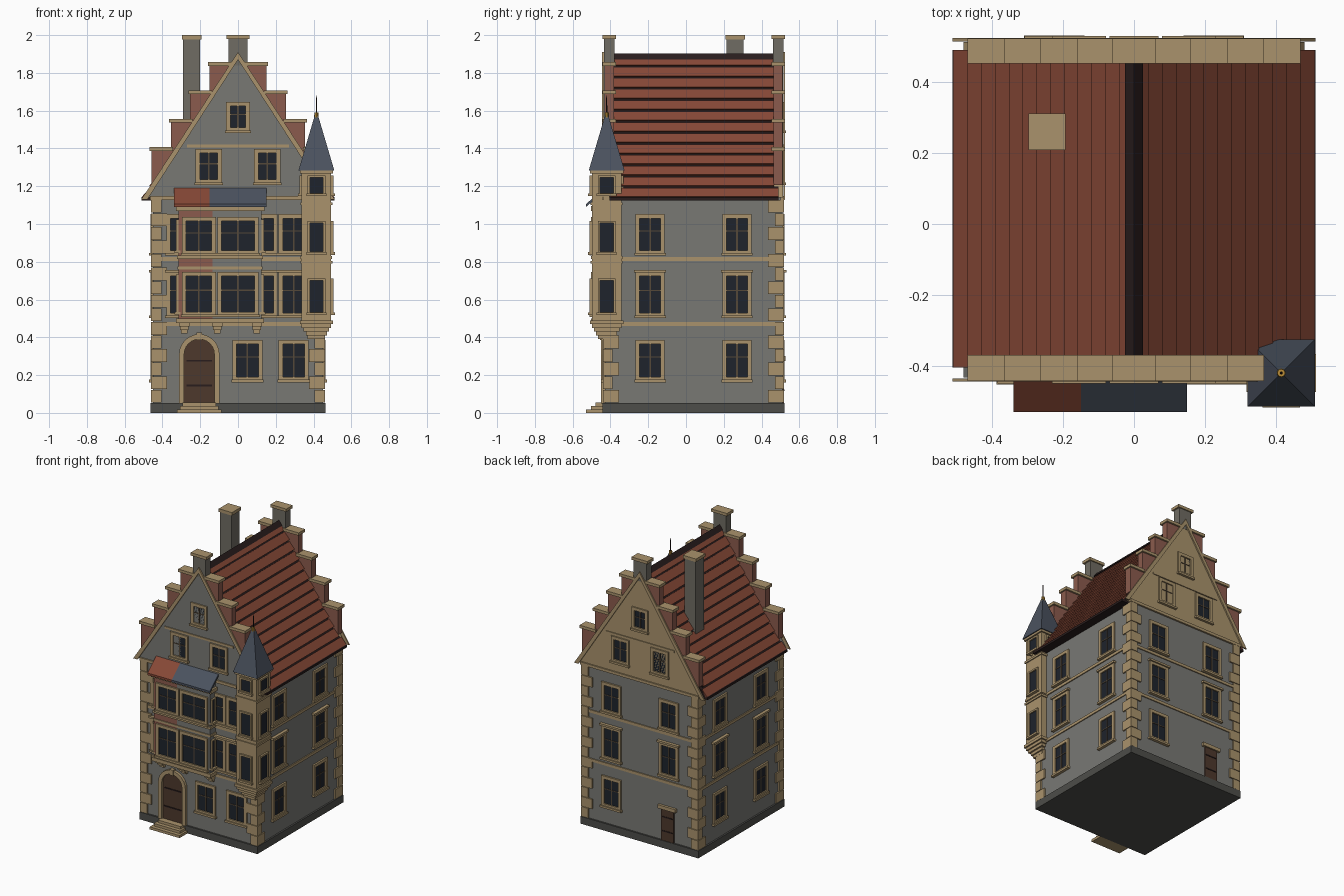
import bpy, bmesh, math
from mathutils import Matrix, Vector

if "Cube" in bpy.data.objects:
    bpy.data.objects.remove(bpy.data.objects["Cube"])

COL = dict(wall=(.19, .19, .175), sand=(.40, .29, .15), glass=(.013, .017, .025), brick=(.26, .105, .075),
           tile=(.24, .065, .037), dark=(.022, .012, .012), slate=(.07, .085, .115), wood=(.075, .04, .025),
           plinth=(.075, .075, .068), pier=(.16, .15, .125), gold=(.5, .27, .04), bar=(.09, .065, .04))
MATS = {}
for k, c in COL.items():
    MATS[k] = bpy.data.materials.new(k)
    MATS[k].diffuse_color = (*c, 1)
parts = {}


def bm_of(name, mat):
    return parts.setdefault(name, (bmesh.new(), mat))[0]


def box(name, mat, x0, x1, y0, y1, z0, z1):
    m = Matrix.Translation(((x0 + x1) / 2, (y0 + y1) / 2, (z0 + z1) / 2)) @ Matrix.Diagonal(
        (abs(x1 - x0), abs(y1 - y0), abs(z1 - z0), 1))
    bmesh.ops.create_cube(bm_of(name, mat), size=1, matrix=m)


def prism(name, mat, pts, a, b, axis='y'):
    """Extrude a closed profile; (x,z) along y, or (y,z) along x."""
    bm = bm_of(name, mat)
    f = (lambda p, t: (p[0], t, p[1])) if axis == 'y' else (lambda p, t: (t, p[0], p[1]))
    v0 = [bm.verts.new(f(p, a)) for p in pts]
    v1 = [bm.verts.new(f(p, b)) for p in pts]
    bm.faces.new(v0)
    bm.faces.new(v1)
    for i in range(len(pts)):
        j = (i + 1) % len(pts)
        bm.faces.new((v0[i], v0[j], v1[j], v1[i]))


def fbox(face, name, mat, u0, u1, d0, d1, z0, z1):
    """Box on a wall plane: u along the wall, d outwards."""
    axis, s, pos = face
    a, b = pos + s * d0, pos + s * d1
    if axis == 'y':
        box(name, mat, u0, u1, a, b, z0, z1)
    else:
        box(name, mat, a, b, u0, u1, z0, z1)


FRONT, BACK, LEFT, RIGHT = ('y', -1, -.43), ('y', 1, .51), ('x', -1, -.45), ('x', 1, .45)


def window(face, u, w, z0, z1, t=.022, hood=False, bars=True):
    a, b = u - w / 2, u + w / 2
    fbox(face, "window_glass", 'glass', a, b, -.01, .003, z0, z1)
    for p, q in ((a - t, a), (b, b + t)):
        fbox(face, "window_frames", 'sand', p, q, -.01, .012, z0 - t, z1 + t)
    for p, q in ((z0 - t, z0), (z1, z1 + t)):
        fbox(face, "window_frames", 'sand', a, b, -.01, .012, p, q)
    fbox(face, "window_sills", 'sand', a - t - .006, b + t + .006, -.01, .02, z0 - t - .006, z0 - t + .008)
    if hood:
        fbox(face, "window_hoods", 'sand', a - t - .008, b + t + .008, -.01, .022, z1 + t - .004, z1 + t + .01)
    if bars:
        fbox(face, "window_bars", 'bar', u - .004, u + .004, 0, .006, z0, z1)
        m = z0 + (z1 - z0) * .6
        fbox(face, "window_bars", 'bar', a, b, 0, .006, m - .003, m + .003)


# Walls, plinth and belt courses
box("walls", 'wall', -.45, .45, -.43, .51, .04, 1.15)
box("plinth", 'plinth', -.462, .462, -.442, .522, 0, .052)
for z in (.47, .815):
    box("belt_courses", 'sand', -.457, .457, -.437, .517, z - .01, z + .01)
for f in (FRONT, BACK):
    fbox(f, "belt_courses", 'sand', -.465, .465, -.01, .012, 1.128, 1.148)
    fbox(f, "belt_courses", 'sand', -.27, .27, -.01, .009, 1.405, 1.42)

# Corner quoins, alternating long and short
n = 15
h = (1.13 - .052) / n
for i in range(n):
    lx, ly = (.085, .05) if i % 2 else (.055, .085)
    z = .052 + i * h
    for sx in (-1, 1):
        for y, sy in ((-.44, 1), (.52, -1)):
            if sx > 0 and sy > 0 and z > .42:
                continue
            box("quoins", 'sand', sx * .46, sx * (.46 - lx), y, y + sy * ly, z + .002, z + h - .002)

# Windows of the storeys and gables
FLOORS = ((.19, .365, False), (.53, .725, True), (.86, 1.03, False))
for k, (z0, z1, hood) in enumerate(FLOORS):
    for f in (LEFT, RIGHT):
        for y in (-.19, .27):
            window(f, y, .11, z0, z1, hood=hood)
    for x in ((.05, .295) if k == 0 else (-.30, .13, .295)):
        window(FRONT, x, .115, z0, z1, hood=hood)
    for x in ((.225,) if k == 0 else (-.225, .225)):
        window(BACK, x, .11, z0, z1, hood=hood)
for f in (FRONT, BACK):
    for x in (-.155, .155):
        window(f, x, .095, 1.235, 1.375)
    window(f, 0, .082, 1.51, 1.625)

# Roof: dark base with overlapping tile courses
APEX, EAVE = Vector((0, 1.885)), Vector((.505, 1.13))
prism("roof_base", 'dark', [(-.5, 1.125), (.5, 1.125), (0, 1.88)], -.38, .465)
N = 13
for s in (-1, 1):
    nrm = Vector((.83, .56))
    for i in range(N):
        p = APEX.lerp(EAVE, i / N)
        q = APEX.lerp(EAVE, (i + .85) / N)
        prof = [p, p + nrm * .003, q + nrm * .011, q]
        ya, yb = (-.405, .49) if i == N - 1 else (-.385, .465)
        prism("roof_tiles", 'tile', [(s * v.x, v.y) for v in prof], ya, yb)
    prism("eaves", 'dark', [(s * .44, 1.125), (s * .512, 1.125), (s * .512, 1.14), (s * .44, 1.20)], -.405, .49)
prism("ridge_cap", 'dark', [(-.025, 1.87), (0, 1.903), (.025, 1.87)], -.38, .465)

# Stepped gables with capped steps and sloping moulding
for y0, y1, face, mat in ((-.435, -.378, -1, 'wall'), (.46, .515, 1, 'sand')):
    prism("front_gable" if face < 0 else "back_gable", mat, [(-.48, 1.14), (.48, 1.14), (0, 1.885)],
          y0 + .002, y1 - .002)
    ym = y0 if face < 0 else y1
    for s in (-1, 1):
        for i in range(4):
            xo, xi, top = .15 + .103 * i, .04 + .103 * i, 1.857 - .15 * i
            zb = 1.9 - 1.51 * xo
            prism("gable_steps", 'brick', [(s * xi, zb), (s * xo, zb), (s * xo, top - .018), (s * xi, top - .018)],
                  y0 + .004, y1 - .004)
            box("step_caps", 'sand', s * (xi - .005), s * (xo + .01), y0 - .008, y1 + .008, top - .02, top)
        prism("gable_mouldings", 'sand', [(s * .512, 1.13), (s * .48, 1.13), (0, 1.87), (0, 1.91)],
              ym, ym + face * .009)
    box("gable_piers", 'pier', -.05, .05, y0, y1, 1.84, 1.982)
    box("pier_caps", 'sand', -.062, .062, y0 - .008, y1 + .008, 1.98, 2.0)

# Chimney
box("chimney", 'pier', -.29, -.2, .215, .305, 1.4, 1.982)
box("chimney_cap", 'sand', -.297, -.193, .208, .312, 1.978, 2.0)

# Front bay with lean-to roof and brackets
BF = ('y', -1, -.49)
box("bay_brick", 'brick', -.315, -.135, -.49, -.42, .48, 1.09)
box("bay_wall", 'wall', -.135, .125, -.49, -.42, .48, 1.09)
for z0, z1, e in ((.475, .5, .012), (.76, .775, .006), (.815, .832, .008), (1.07, 1.095, .014)):
    box("bay_bands", 'sand', -.315 - e, .125 + e, -.49 - e, -.42, z0, z1)
for z0, z1 in ((.535, .725), (.86, 1.015)):
    window(BF, -.207, .135, z0, z1)
    window(BF, 0, .175, z0, z1)
    for f in (('x', 1, .125), ('x', -1, -.315)):
        window(f, -.462, .028, z0, z1, t=.008, bars=False)
LEAN = [(-.53, 1.09), (-.43, 1.175), (-.43, 1.192), (-.53, 1.105)]
prism("bay_roof_tiled", 'tile', LEAN, -.34, -.15, 'x')
prism("bay_roof_slate", 'slate', LEAN, -.15, .15, 'x')
prism("bay_roof_ends", 'wall', [(-.50, 1.09), (-.43, 1.09), (-.43, 1.18)], -.315, .125, 'x')
for x in (-.285, -.11, .10):
    for i, d in enumerate((.052, .036, .02)):
        w = .027 - .005 * i
        box("bay_brackets", 'sand', x - w, x + w, -.43 - d, -.42, .457 - i * .018, .477 - i * .018)

# Corner turret with corbels, spire and finial
cx, cy = .415, -.42


def sq(name, mat, r, z0, z1):
    box(name, mat, cx - r, cx + r, cy - r, cy + r, z0, z1)


sq("turret", 'sand', .078, .47, 1.285)
for z0, z1, r in ((.47, .49, .088), (.79, .805, .085), (.815, .83, .083), (1.1, 1.115, .085), (1.268, 1.288, .088)):
    sq("turret_bands", 'sand', r, z0, z1)
for i, r in enumerate((.078, .068, .056, .046)):
    sq("turret_corbels", 'sand', r, .45 - i * .02, .471 - i * .02)
for axis, s, c in (('y', -1, cy), ('x', 1, cx), ('x', -1, cx), ('y', 1, cy)):
    u = cx if axis == 'y' else cy
    for z0, z1 in ((.535, .7), (.855, 1.005), (1.165, 1.245)):
        if (axis, s) in (('y', -1), ('x', 1)) or z0 > 1.1:
            window((axis, s, c + s * .078), u, .07, z0, z1, t=.012, bars=False)


def cone(name, mat, seg, r1, r2, z0, z1, rot=0):
    m = Matrix.Translation((cx, cy, (z0 + z1) / 2)) @ Matrix.Rotation(rot, 4, 'Z')
    bmesh.ops.create_cone(bm_of(name, mat), cap_ends=True, segments=seg, radius1=r1, radius2=r2,
                          depth=z1 - z0, matrix=m)


cone("turret_spire", 'slate', 4, .095 * math.sqrt(2), .008, 1.283, 1.585, math.pi / 4)
cone("finial_collar", 'gold', 10, .013, .011, 1.56, 1.59)
cone("finial_rod", 'dark', 6, .004, .002, 1.585, 1.68)

# Arched front door with stone surround, and steps
dx, zs, r, ro = -.205, .31, .08, .107
arc = [(math.cos(math.pi * i / 12), math.sin(math.pi * i / 12)) for i in range(13)]
prism("front_door", 'wood', [(dx + r, .05)] + [(dx + r * c, zs + r * s) for c, s in arc] + [(dx - r, .05)], -.436, -.42)
for (c0, s0), (c1, s1) in zip(arc, arc[1:]):
    prism("door_arch", 'sand', [(dx + q * c, zs + q * s) for q, c, s in
                                ((r, c0, s0), (ro, c0, s0), (ro, c1, s1), (r, c1, s1))], -.45, -.42)
for s in (-1, 1):
    box("door_jambs", 'sand', dx + s * r, dx + s * ro, -.45, -.42, .05, zs)
for z in (.145, .275):
    box("door_straps", 'dark', dx - .068, dx + .068, -.44, -.43, z - .004, z + .004)
box("door_keystone", 'sand', dx - .014, dx + .014, -.456, -.42, .385, .425)
for i in range(3):
    w = .117 - i * .014
    box("door_steps", 'sand', dx - w, dx + w, -.53 + i * .026, -.42, i * .018, i * .018 + .018)

# Plain back door
fbox(BACK, "back_door", 'wood', -.265, -.165, -.01, .008, .05, .275)
fbox(BACK, "back_door_lintel", 'sand', -.285, -.145, -.01, .018, .275, .3)
for z in (.12, .22):
    fbox(BACK, "back_door_straps", 'dark', -.255, -.175, 0, .011, z - .004, z + .004)

for name, (bm, mat) in parts.items():
    bmesh.ops.recalc_face_normals(bm, faces=bm.faces[:])
    me = bpy.data.meshes.new(name)
    bm.to_mesh(me)
    bm.free()
    me.materials.append(MATS[mat])
    bpy.context.collection.objects.link(bpy.data.objects.new(name, me))

for m in bpy.data.materials:
    if m.users and not m.is_grease_pencil:
        m.use_nodes = True
        m.node_tree.nodes["Principled BSDF"].inputs["Base Color"].default_value = m.diffuse_color
